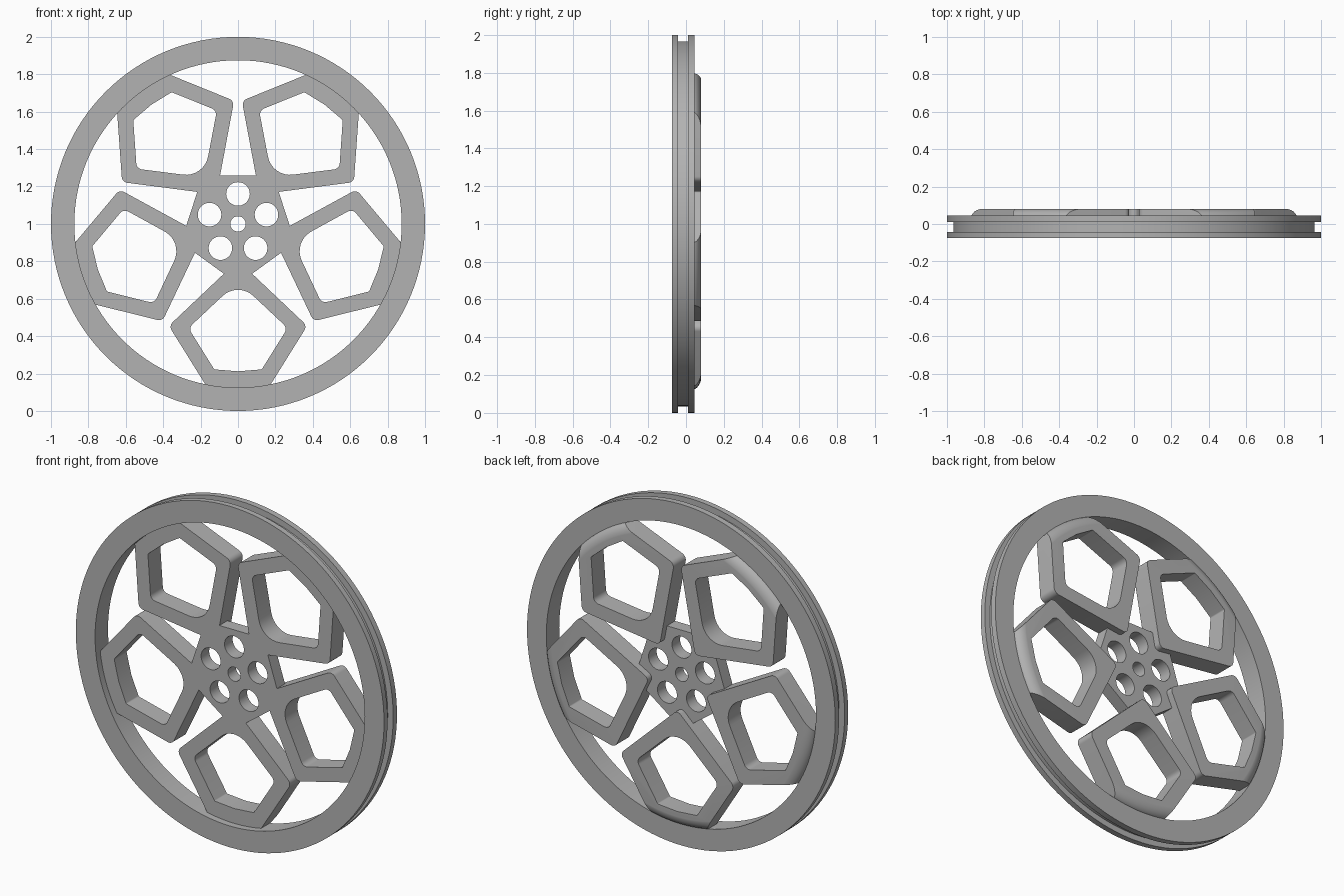
import bpy, bmesh
from math import sin, cos, pi, radians, tan
from mathutils import Vector, Matrix

if "Cube" in bpy.data.objects:
    bpy.data.objects.remove(bpy.data.objects["Cube"])

grey = bpy.data.materials.new("wheel_grey")
grey.use_nodes = True
colour = (0.45, 0.45, 0.45, 1)
grey.diffuse_color = colour
grey.node_tree.nodes["Principled BSDF"].inputs["Base Color"].default_value = colour

AXLE = Vector((0, 0, 1))
FRONT, HUB_BACK, FRAME_BACK = -0.035, 0.04, 0.08


def finish(name, bm):
    bmesh.ops.recalc_face_normals(bm, faces=bm.faces)
    mesh = bpy.data.meshes.new(name)
    bm.to_mesh(mesh)
    bm.free()
    mesh.materials.append(grey)
    obj = bpy.data.objects.new(name, mesh)
    obj.location = AXLE
    bpy.context.collection.objects.link(obj)
    return obj


def lathe(name, profile, steps=128):
    """Revolve a closed (radius, y) profile about the y axis."""
    bm = bmesh.new()
    rings = []
    for i in range(steps):
        a = 2 * pi * i / steps
        rings.append([bm.verts.new((r * cos(a), y, r * sin(a))) for r, y in profile])
    n = len(profile)
    for i in range(steps):
        a, b = rings[i], rings[(i + 1) % steps]
        for j in range(n):
            k = (j + 1) % n
            bm.faces.new((a[j], a[k], b[k], b[j]))
    bmesh.ops.remove_doubles(bm, verts=bm.verts, dist=1e-5)
    bmesh.ops.dissolve_degenerate(bm, edges=bm.edges, dist=1e-5)
    return finish(name, bm)


def fillet(corners, steps=8):
    """Round the corners (x, z, radius) of an outline."""
    out = []
    for i, (x, z, r) in enumerate(corners):
        p = Vector((x, z))
        if r == 0:
            out.append(p)
            continue
        u = (Vector(corners[i - 1][:2]) - p).normalized()
        v = (Vector(corners[(i + 1) % len(corners)][:2]) - p).normalized()
        half = u.angle(v) / 2
        centre = p + (u + v).normalized() * r / sin(half)
        start = p + u * r / tan(half) - centre
        end = p + v * r / tan(half) - centre
        sweep = start.angle_signed(end)
        for s in range(steps + 1):
            out.append(centre + Matrix.Rotation(-sweep * s / steps, 2) @ start)
    return out


def prism(name, outline, y0, y1):
    bm = bmesh.new()
    face = bm.faces.new([bm.verts.new((x, y0, z)) for x, z in outline])
    ext = bmesh.ops.extrude_face_region(bm, geom=[face])["geom"]
    verts = [g for g in ext if isinstance(g, bmesh.types.BMVert)]
    bmesh.ops.translate(bm, verts=verts, vec=(0, y1 - y0, 0))
    return finish(name, bm)


def mirrored(half):
    """Complete an outline listed from the axis down its right side."""
    return half + [(-x, z, r) for x, z, r in reversed(half) if x > 0]


def circle(x, z, r, steps=40):
    return [(x + r * cos(2 * pi * i / steps), z + r * sin(2 * pi * i / steps))
            for i in range(steps)]


def carve(obj, cutters):
    """Apply boolean (operation, cutter) pairs and remove the cutters."""
    for op, cutter in cutters:
        mod = obj.modifiers.new(op, "BOOLEAN")
        mod.operation, mod.object, mod.solver = op, cutter, "EXACT"
    bpy.context.view_layer.update()
    deps = bpy.context.evaluated_depsgraph_get()
    obj.data = bpy.data.meshes.new_from_object(obj.evaluated_get(deps))
    obj.modifiers.clear()
    for _, cutter in cutters:
        bpy.data.objects.remove(cutter)


def smooth(obj):
    bpy.ops.object.select_all(action="DESELECT")
    obj.select_set(True)
    bpy.context.view_layer.objects.active = obj
    bpy.ops.object.shade_smooth_by_angle(angle=radians(25))


# Rim with a groove around its tread
rim = lathe("rim", [(0.875, -0.075), (1, -0.075), (1, -0.042), (0.965, -0.042),
                    (0.965, 0.01), (1, 0.01), (1, 0.045), (0.875, 0.045)])
smooth(rim)

# Pentagonal spoke frame, trimmed by a disc with a rounded back edge
frame = prism("spoke_frame_1", fillet(mirrored(
    [(0, -0.195, 0.03), (0.37, -0.545, 0.035), (0.13, -0.93, 0)])), FRONT, FRAME_BACK)
opening = prism("opening", fillet(mirrored(
    [(0, -0.308, 0.12), (0.265, -0.557, 0.035), (0.127, -0.778, 0.01),
     (0, -0.788, 0)])), -0.2, 0.2)
dome = [(0, -0.2), (0.878, -0.2), (0.878, 0.03)]
dome += [(0.808 + 0.07 * cos(a), 0.03 + 0.051 * sin(a))
         for a in (radians(15 * i) for i in range(1, 7))]
trim = lathe("trim_disc", dome + [(0, 0.081)])
carve(frame, [("DIFFERENCE", opening), ("INTERSECT", trim)])
smooth(frame)
for i in range(1, 5):
    copy = frame.copy()
    copy.name = f"spoke_frame_{i + 1}"
    copy.rotation_euler.y = 2 * pi * i / 5
    bpy.context.collection.objects.link(copy)

# Five-sided hub plate with axle hole and bolt holes
hub_radius = 0.26 / cos(pi / 5)
hub = prism("hub_plate", circle(0, 0, hub_radius, 5), FRONT, HUB_BACK)
hub.data.transform(Matrix.Rotation(-pi / 2, 4, "Y"))
hub.data.transform(Matrix.Rotation(pi, 4, "Y"))
holes = [prism("axle_hole", circle(0, 0, 0.041), -0.2, 0.2)]
for i in range(5):
    a = pi / 2 + 2 * pi * i / 5
    holes.append(prism("bolt_hole", circle(0.16 * cos(a), 0.16 * sin(a), 0.063), -0.2, 0.2))
carve(hub, [("DIFFERENCE", h) for h in holes])
smooth(hub)
